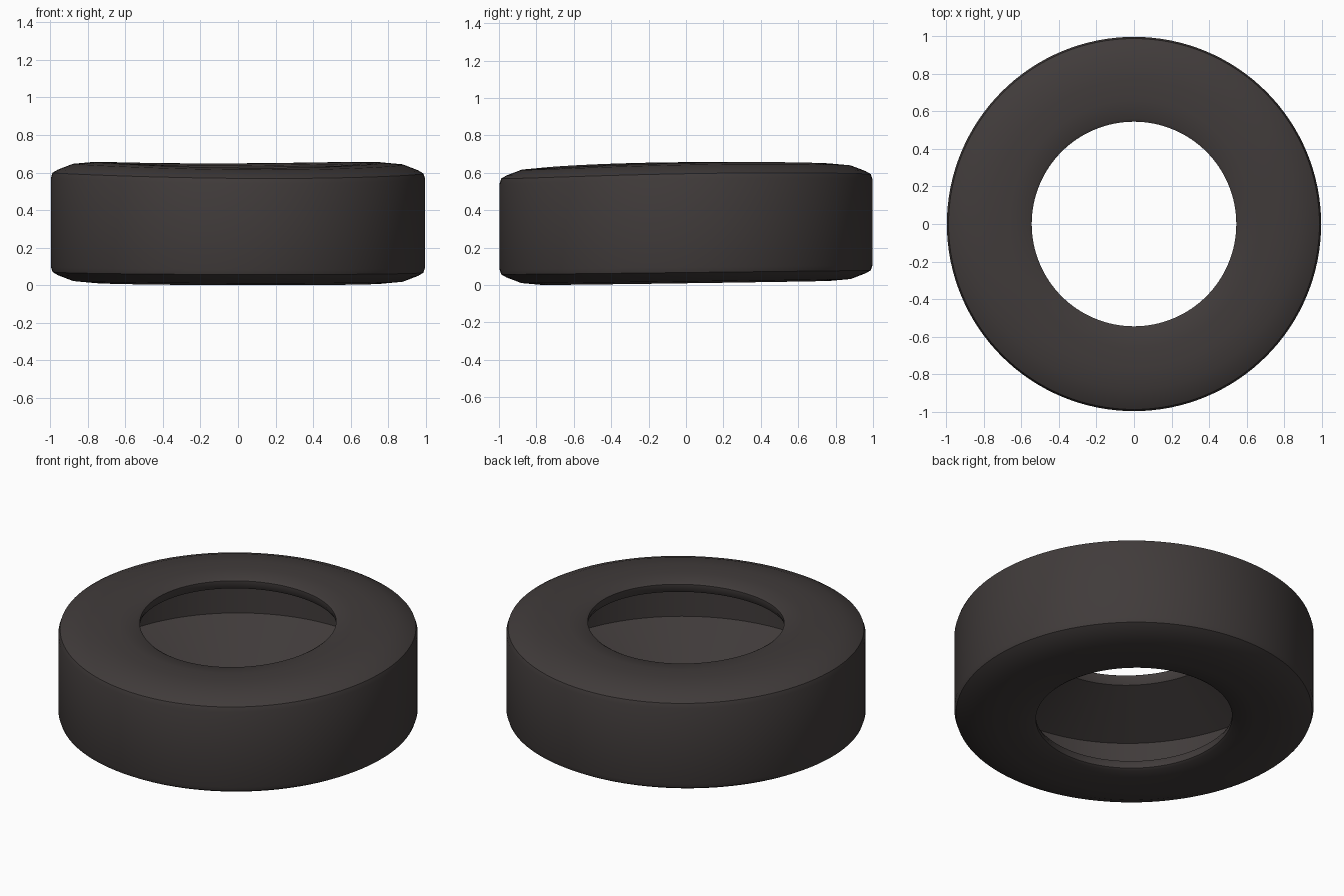
import bpy, bmesh, math

if "Cube" in bpy.data.objects:
    bpy.data.objects.remove(bpy.data.objects["Cube"])

SEGMENTS = 128
MID = 0.325  # height of the tyre's middle plane

rubber = bpy.data.materials.new("dark rubber")
rubber.diffuse_color = (0.052, 0.044, 0.043, 1)
rubber.use_nodes = True
rubber.node_tree.nodes["Principled BSDF"].inputs["Base Color"].default_value = rubber.diffuse_color

# Upper half of the cross-section (radius, height above the middle plane):
# tread, shoulder, sidewall, bead lip, hollow cavity
half = [(0.997, 0.0), (0.997, 0.24), (0.988, 0.268), (0.96, 0.285),
        (0.88, 0.316), (0.77, 0.326), (0.66, 0.324), (0.56, 0.314),
        (0.545, 0.305), (0.545, 0.28), (0.56, 0.25), (0.92, 0.08), (0.92, 0.0)]
profile = half + [(r, -h) for r, h in reversed(half[1:-1])]


def sag(angle, height):
    """Gentle unevenness of the soft rubber, stronger on the upper side."""
    t = angle - math.radians(10)
    k = 0.5 + 0.5 * max(-1, min(1, height / 0.3))
    top = -0.009 + 0.012 * math.sin(t) + 0.009 * math.cos(2 * t)
    bottom = 0.008 + 0.011 * math.sin(t)
    return k * top + (1 - k) * bottom


# Sweep the closed cross-section around the vertical axis
bm = bmesh.new()
rings = []
for i in range(SEGMENTS):
    a = 2 * math.pi * i / SEGMENTS
    rings.append([bm.verts.new((r * math.cos(a), r * math.sin(a),
                                MID + h + sag(a, h))) for r, h in profile])
n = len(profile)
for i in range(SEGMENTS):
    p, q = rings[i], rings[(i + 1) % SEGMENTS]
    for j in range(n):
        k = (j + 1) % n
        bm.faces.new((p[j], q[j], q[k], p[k]))
bmesh.ops.recalc_face_normals(bm, faces=bm.faces)

# Rest the tyre on the ground
low = min(v.co.z for v in bm.verts)
bmesh.ops.translate(bm, vec=(0, 0, -low), verts=bm.verts)

mesh = bpy.data.meshes.new("tyre")
bm.to_mesh(mesh)
bm.free()
mesh.materials.append(rubber)
tyre = bpy.data.objects.new("tyre", mesh)
bpy.context.collection.objects.link(tyre)
bpy.context.view_layer.objects.active = tyre
tyre.select_set(True)
bpy.ops.object.shade_smooth_by_angle(angle=math.radians(32))
